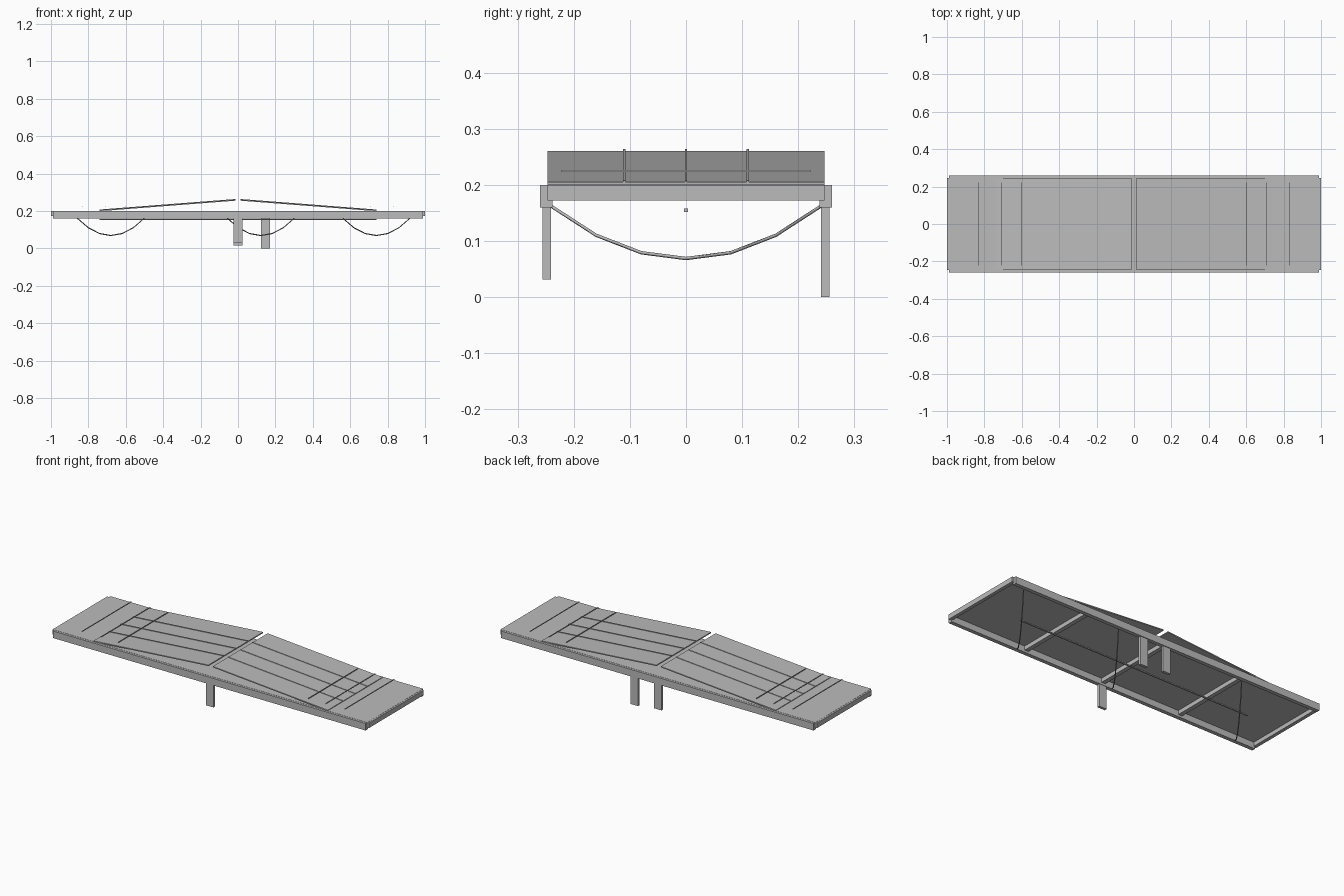
import bpy
import math
from mathutils import Vector

cube = bpy.data.objects.get("Cube")
if cube:
    bpy.data.objects.remove(cube, do_unlink=True)

grey = bpy.data.materials.new("weathered grey")
grey.use_nodes = True
COLOUR = (0.5, 0.5, 0.5, 1)
grey.diffuse_color = COLOUR
grey.node_tree.nodes["Principled BSDF"].inputs["Base Color"].default_value = COLOUR


def box(name, low, high, tilt=0.0):
    """Box between two corners, tilted about its own y axis."""
    low, high = Vector(low), Vector(high)
    bpy.ops.mesh.primitive_cube_add(size=1, location=(low + high) / 2,
                                    rotation=(0, tilt, 0))
    ob = bpy.context.object
    ob.name = name
    ob.scale = high - low
    ob.data.materials.append(grey)
    return ob


# Flat deck, side rails and end beams
box("deck", (-0.99, -0.247, 0.195), (0.99, 0.247, 0.201))
for side, label in ((-1, "front"), (1, "back")):
    y = 0.249 * side
    box(label + "_rail", (-0.988, y - 0.011, 0.16), (0.988, y + 0.011, 0.2))
for side, label in ((-1, "right"), (1, "left")):
    x = 0.99 * side
    box(label + "_end_beam", (x - 0.01, -0.247, 0.172), (x + 0.01, 0.247, 0.2))

# Cross members and the long rod below the deck
for x in (-0.5, 0, 0.5):
    box("cross_member", (x - 0.012, -0.24, 0.172), (x + 0.012, 0.24, 0.197))
box("centre_rod", (-0.74, -0.004, 0.152), (0.74, 0.004, 0.158))

# Sloping ramp panels with lengthwise strips and raised cross rods
INNER, OUTER, RISE = 0.014, 0.74, 0.056
slope = math.atan2(RISE, OUTER - INNER)
half = math.hypot(RISE, OUTER - INNER) / 2
mid_z = 0.202 + RISE / 2
for side, label in ((-1, "right"), (1, "left")):
    mid_x = side * (INNER + OUTER) / 2
    box(label + "_ramp_panel", (mid_x - half, -0.247, mid_z - 0.003),
        (mid_x + half, 0.247, mid_z + 0.003), side * slope)
    for y in (-0.11, 0, 0.11):
        box(label + "_ramp_strip", (mid_x - half, y - 0.002, mid_z + 0.002),
            (mid_x + half, y + 0.002, mid_z + 0.006), side * slope)
    for x in (0.6, 0.71, 0.83):
        box(label + "_cross_rod", (side * x - 0.002, -0.222, 0.223),
            (side * x + 0.002, 0.222, 0.227))

# Uneven legs
for name, x, y, foot in (("front_leg", 0, -0.248, 0.032),
                         ("back_leg", 0, 0.248, 0.015),
                         ("spare_back_leg", 0.148, 0.248, 0)):
    box(name, (x - 0.024, y - 0.0075, foot), (x + 0.024, y + 0.0075, 0.165))

# Sagging ropes slung diagonally under the frame
for centre in (-0.68, 0.122, 0.74):
    curve = bpy.data.curves.new("hanging_rope", "CURVE")
    curve.dimensions = "3D"
    curve.bevel_depth = 0.003
    curve.bevel_resolution = 0
    curve.use_fill_caps = True
    spline = curve.splines.new("POLY")
    spline.points.add(6)
    for i, point in enumerate(spline.points):
        t = (i - 3) / 3
        point.co = (centre + 0.18 * t, 0.24 * t, 0.069 + 0.093 * t * t, 1)
    curve.materials.append(grey)
    rope = bpy.data.objects.new("hanging_rope", curve)
    bpy.context.collection.objects.link(rope)
